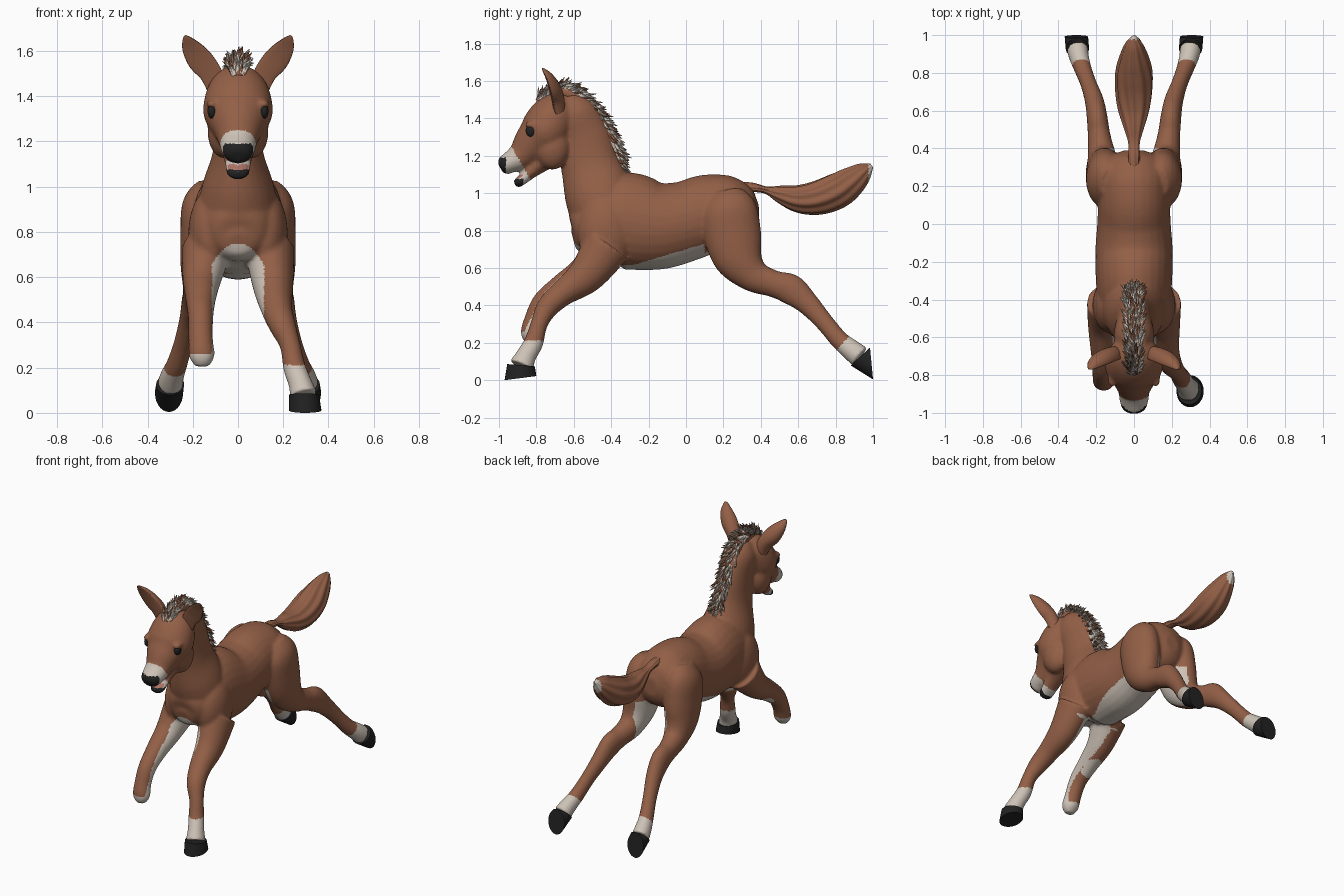
import bpy, bmesh, math, random
from mathutils import Vector, Matrix

if "Cube" in bpy.data.objects:
    bpy.data.objects.remove(bpy.data.objects["Cube"])

random.seed(4)
X = Vector((1, 0, 0))


def material(name, rgb):
    m = bpy.data.materials.new(name)
    m.diffuse_color = (*rgb, 1)
    m.use_nodes = True
    m.node_tree.nodes["Principled BSDF"].inputs["Base Color"].default_value = m.diffuse_color
    return m


MATS = [material("chestnut coat", (0.29, 0.115, 0.062)),
        material("pale cream", (0.61, 0.54, 0.47)),
        material("black", (0.016, 0.016, 0.017)),
        material("mouth pink", (0.42, 0.17, 0.13))]
COAT, PALE, BLACK, PINK = range(4)


def finish(bm, name, paint=COAT, angle=50):
    """Turn a bmesh into a smooth object; paint is an index or a rule."""
    me = bpy.data.meshes.new(name)
    bmesh.ops.recalc_face_normals(bm, faces=bm.faces)
    bm.to_mesh(me)
    bm.free()
    ob = bpy.data.objects.new(name, me)
    bpy.context.collection.objects.link(ob)
    colour(me, paint, angle)
    return ob


def colour(me, paint, angle=50):
    me.materials.clear()
    for m in MATS:
        me.materials.append(m)
    me.shade_smooth()
    me.set_sharp_from_angle(angle=math.radians(angle))
    for p in me.polygons:
        p.material_index = paint(p.center, p.normal) if callable(paint) else paint


def spline(secs, steps=6):
    """Catmull-Rom through sections (x, y, z, side radius, depth radius)."""
    s = [Vector(a) for a in secs]
    s = [s[0]] + s + [s[-1]]
    out = []
    for i in range(1, len(s) - 2):
        a, b, c, d = s[i - 1:i + 3]
        for k in range(steps):
            t = k / steps
            out.append(0.5 * (2 * b + (c - a) * t + (2 * a - 5 * b + 4 * c - d) * t * t
                              + (3 * b - a - 3 * c + d) * t ** 3))
    return out + [s[-2]]


def skin(bm, rings):
    vs = [[bm.verts.new(p) for p in r] for r in rings]
    n = len(vs[0])
    for a, b in zip(vs, vs[1:]):
        for i in range(n):
            bm.faces.new((a[i], a[(i + 1) % n], b[(i + 1) % n], b[i]))
    bm.faces.new(vs[0][::-1])
    bm.faces.new(vs[-1])


def loft(bm, secs, n=28, groove=0, dent=1.0):
    """Elliptical tube; groove ripples it, dent scales its front half."""
    pts = spline(secs)
    rings = []
    for i, p in enumerate(pts):
        t = (pts[min(i + 1, len(pts) - 1)].xyz - pts[max(i - 1, 0)].xyz).normalized()
        side = (X - t * t.x).normalized()
        up = t.cross(side)
        ring = []
        for k in range(n):
            a = math.tau * k / n
            g = 1 + groove * math.cos(a * 9 + i * 0.12)
            s = math.sin(a)
            s *= dent if s < 0 else 1
            ring.append(p.xyz + side * p[3] * g * math.cos(a) + up * p[4] * g * s)
        rings.append(ring)
    skin(bm, rings)


def ball(bm, c, r):
    bmesh.ops.create_uvsphere(bm, u_segments=24, v_segments=16, radius=1,
                              matrix=Matrix.Translation(c) @ Matrix.Diagonal((*r, 1)))


def mid(secs):
    return [(0, *s) for s in secs]


def flip(secs, sign):
    return [(s[0] * sign, *s[1:]) for s in secs]


# Body: torso, neck, head and legs fused into one skin
bm = bmesh.new()
loft(bm, mid([(-.605, .76, .04, .04), (-.575, .77, .12, .11), (-.48, .82, .18, .19),
              (-.33, .85, .20, .26), (-.15, .825, .205, .235), (0, .85, .195, .215),
              (.12, .89, .19, .21), (.25, .885, .19, .20), (.35, .88, .14, .14),
              (.39, .88, .05, .06)]))
loft(bm, mid([(-.42, .83, .19, .18), (-.465, 1.0, .16, .185), (-.51, 1.15, .112, .16),
              (-.545, 1.3, .10, .145), (-.60, 1.43, .105, .125), (-.64, 1.51, .06, .06)]))
loft(bm, mid([(-.63, 1.51, .05, .05), (-.66, 1.47, .11, .10), (-.71, 1.40, .145, .13),
              (-.76, 1.32, .152, .135), (-.82, 1.26, .115, .11), (-.88, 1.20, .085, .08),
              (-.94, 1.165, .075, .058), (-.975, 1.145, .062, .05), (-.993, 1.135, .035, .03)]))
loft(bm, mid([(-.74, 1.19, .09, .06), (-.81, 1.135, .066, .045), (-.86, 1.085, .056, .03),
              (-.895, 1.058, .05, .027), (-.915, 1.047, .028, .018)]))
foreleg = [(.14, -.42, .72, .11, .13), (.155, -.53, .565, .09, .10), (.17, -.66, .465, .07, .07),
           (.195, -.74, .39, .06, .06), (.23, -.785, .30, .046, .046), (.25, -.815, .2, .05, .052),
           (.275, -.855, .13, .052, .055), (.29, -.88, .075, .062, .068)]
bent_leg = [(-.14, -.42, .72, .11, .13), (-.16, -.53, .59, .085, .09), (-.165, -.66, .50, .066, .07),
            (-.165, -.76, .42, .056, .06), (-.165, -.81, .33, .054, .052),
            (-.16, -.835, .25, .056, .05), (-.16, -.842, .205, .03, .025)]
hind_leg = [(.12, .21, 1.0, .06, .09), (.145, .23, .92, .10, .145), (.15, .245, .8, .105, .155),
            (.16, .28, .66, .095, .135), (.17, .36, .56, .075, .09), (.185, .47, .515, .06, .072),
            (.195, .56, .485, .055, .082), (.21, .65, .41, .05, .062), (.24, .74, .31, .043, .05),
            (.27, .82, .215, .046, .05), (.29, .88, .165, .052, .056), (.30, .93, .125, .058, .062)]
loft(bm, foreleg)
loft(bm, bent_leg)
for s in (1, -1):
    loft(bm, flip(hind_leg, s))
    ball(bm, (s * .12, -.43, .79), (.10, .15, .2))       # shoulder
    ball(bm, (s * .06, -.715, 1.245), (.075, .095, .12))  # cheek
    ball(bm, (s * .115, -.82, 1.365), (.025, .045, .02))  # brow


def body_paint(c, n):
    x, y, z = c
    ax = abs(x)
    inward = n.x * (1 if x > 0 else -1)
    if y < -.8 and z > 1.0:                                # muzzle
        if y < -.962 and z < 1.19 or y < -.872 and z < 1.076 and n.z < .6:
            return BLACK
        if n.z > .5 and z < 1.12 and y < -.84:
            return PINK
        return PALE if -.87 * y - .5 * z > .187 else COAT
    if y > .5:                                             # hind socks
        return PALE if .75 * y - .65 * z > .5 else COAT
    if y < -.6 and z < (.21 if x > 0 else .265):           # fore socks
        return PALE
    if x < 0 and -.68 < y < -.52 and z < .48 and n.z < -.55:
        return PALE                                        # folded leg underside
    if y < -.36:                                           # chest
        return PALE if ax < .115 and z < .75 - 7 * x * x else COAT
    if y < .2 and z < max(.615, .64 + .3 * (y + .2)):      # belly
        return PALE if ax < .18 and (y < .1 or ax < .08 or inward < 0) else COAT
    if .1 < y < .4 and .45 < z < .75 and inward < -.45:    # inner thighs
        return PALE
    return COAT


body = finish(bm, "body")
rm = body.modifiers.new("fuse", 'REMESH')
rm.mode = 'VOXEL'
rm.voxel_size = .0095
sm = body.modifiers.new("soften", 'SMOOTH')
sm.factor = .5
sm.iterations = 9
fused = bpy.data.meshes.new_from_object(body.evaluated_get(bpy.context.evaluated_depsgraph_get()))
body.modifiers.clear()
body.data = fused
colour(fused, body_paint, 180)


# Hooves: a coronet ring flaring to a flat sole
def hoof(name, c0, v0, r0, c1, v1, r1, n=28):
    bm = bmesh.new()
    rings = []
    for f in (0, .5, .93, 1):
        c, v = Vector(c0).lerp(Vector(c1), f), Vector(v0).lerp(Vector(v1), f)
        r = r0 + (r1 - r0) * f
        rings.append([c + X * r * math.cos(math.tau * k / n) + v * math.sin(math.tau * k / n)
                      for k in range(n)])
    skin(bm, rings)
    finish(bm, name, BLACK)


hoof("front_hoof", (.292, -.882, .08), (0, .074, -.006), .066,
     (.297, -.885, .011), (0, .085, .011), .072)
for s, side in ((1, "right"), (-1, "left")):
    hoof(f"hind_hoof_{side}", (s * .30, .93, .125), (0, .05, .046), .062,
         (s * .305, .992, .088), (0, -.008, .084), .062)

    # Ears, hollow on the front
    bm = bmesh.new()
    loft(bm, flip([(.085, -.695, 1.42, .045, .05), (.12, -.71, 1.50, .05, .06),
                   (.168, -.725, 1.56, .056, .055), (.207, -.745, 1.615, .042, .038),
                   (.228, -.765, 1.655, .018, .016), (.232, -.77, 1.668, .005, .005)], s), dent=.15)
    finish(bm, f"ear_{side}", COAT, 180)

    # Eyes
    bm = bmesh.new()
    ball(bm, (s * .115, -.828, 1.335), (.02, .029, .034))
    finish(bm, f"eye_{side}", BLACK)

# Tail: grooved, with a pale tip
bm = bmesh.new()
loft(bm, mid([(.30, 1.03, .03, .03), (.36, 1.03, .03, .024), (.43, 1.015, .03, .02),
              (.5, .995, .05, .045), (.6, .97, .08, .072), (.7, .975, .095, .088),
              (.8, 1.01, .095, .093), (.88, 1.06, .075, .08), (.95, 1.115, .045, .05),
              (.993, 1.148, .01, .012)]), n=72, groove=.05)
finish(bm, "tail", lambda c, n: PALE if c.y > .975 else COAT, 180)

# Mane: coat-coloured ridge with short upright tufts
crest = [(-.78, 1.475, .03, .03), (-.72, 1.52, .04, .04), (-.63, 1.535, .045, .045),
         (-.53, 1.46, .05, .045), (-.445, 1.33, .05, .045), (-.385, 1.2, .045, .04),
         (-.36, 1.12, .02, .02)]
bm = bmesh.new()
loft(bm, mid(crest), n=20)
pts = spline(mid(crest), 8)


def mane_paint(c, n):
    p = min(pts, key=lambda q: (q.xyz - c).length)
    out = (p.xyz - Vector((0, -.68, 1.25))).normalized()
    return PALE if n.dot(out) > .45 and c.y > -.74 else COAT


finish(bm, "mane_ridge", mane_paint, 180)


def tufts(name, index, per_step):
    bm = bmesh.new()
    for i in range(1, len(pts) - 2):
        flow = (pts[i + 1].xyz - pts[i].xyz).normalized()
        out = X.cross(flow) * -1
        if out.dot(pts[i].xyz - Vector((0, -.68, 1.25))) < 0:
            out = -out
        for _ in range(per_step):
            a = random.uniform(-1.15, 1.15)
            radial = X * math.sin(a) + out * math.cos(a)
            base = pts[i].xyz + radial * pts[i][3] * .75
            d = (radial * .55 + flow * random.uniform(.4, .9)).normalized()
            h = random.uniform(.04, .07)
            m = Matrix.Translation(base + d * h / 2) @ d.to_track_quat('Z', 'Y').to_matrix().to_4x4()
            bmesh.ops.create_cone(bm, cap_ends=True, segments=6, radius1=.013, radius2=.001,
                                  depth=h, matrix=m)
    finish(bm, name, index, 60)


tufts("mane_pale_tufts", PALE, 6)
tufts("mane_coat_tufts", COAT, 3)
